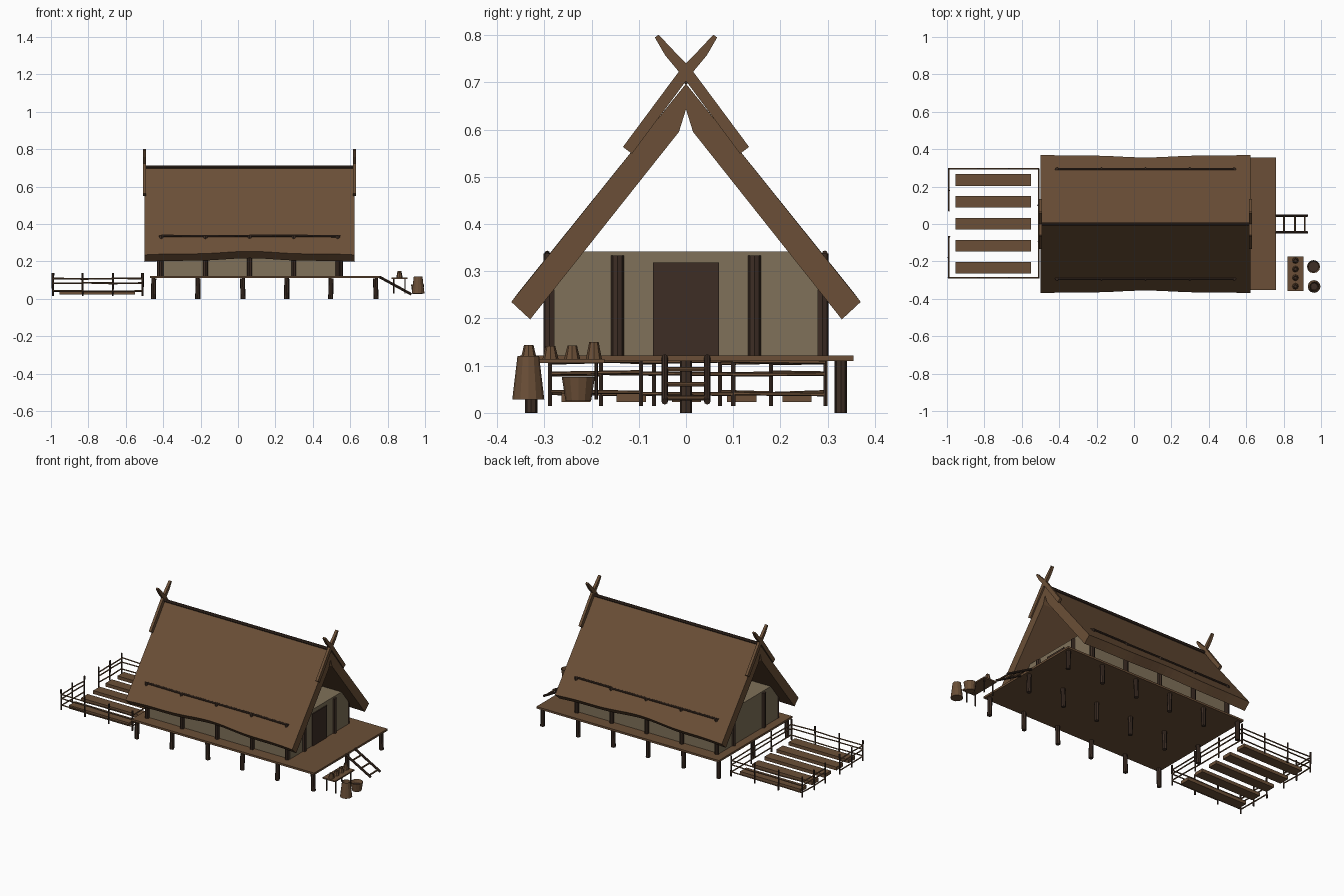
import bpy, bmesh, math, random
from mathutils import Vector

random.seed(4)
cube = bpy.data.objects.get("Cube")
if cube:
    bpy.data.objects.remove(cube, do_unlink=True)


def material(name, rgb):
    m = bpy.data.materials.new(name)
    m.use_nodes = True
    m.diffuse_color = (*rgb, 1)
    m.node_tree.nodes["Principled BSDF"].inputs["Base Color"].default_value = (*rgb, 1)
    return m


BROWN = material("warm brown", (0.146, 0.078, 0.038))
DARK = material("dark timber", (0.047, 0.027, 0.018))
CLAY = material("clay wall", (0.215, 0.165, 0.1))


def finish(name, bm, mat):
    bmesh.ops.recalc_face_normals(bm, faces=bm.faces)
    me = bpy.data.meshes.new(name)
    bm.to_mesh(me)
    bm.free()
    me.materials.append(mat)
    ob = bpy.data.objects.new(name, me)
    bpy.context.collection.objects.link(ob)
    return ob


def box(name, x, y, z, mat):
    """Block from (min, max) pairs."""
    bm = bmesh.new()
    bmesh.ops.create_cube(bm, size=1)
    for v in bm.verts:
        v.co = [sum(r) / 2 + c * (r[1] - r[0]) for c, r in zip(v.co, (x, y, z))]
    return finish(name, bm, mat)


def pole(name, a, b, r, mat, r2=None, sides=8):
    """Tapered round bar between two points."""
    a, b = Vector(a), Vector(b)
    bm = bmesh.new()
    bmesh.ops.create_cone(bm, cap_ends=True, segments=sides, radius1=r,
                          radius2=r if r2 is None else r2, depth=(b - a).length)
    turn = (b - a).to_track_quat('Z', 'Y')
    for v in bm.verts:
        v.co = turn @ v.co + (a + b) / 2
    return finish(name, bm, mat)


def jitter(amount):
    return random.uniform(-amount, amount)


def tub(name, x, y, z0, z1, r0, r1, sides=12):
    """Staved vessel with a dark recessed top."""
    bm = bmesh.new()
    bmesh.ops.create_cone(bm, cap_ends=True, segments=sides, radius1=r0, radius2=r1, depth=z1 - z0)
    bmesh.ops.translate(bm, verts=bm.verts, vec=(x, y, (z0 + z1) / 2))
    bm.normal_update()
    top = max(bm.faces, key=lambda f: f.calc_center_median().z)
    bmesh.ops.inset_region(bm, faces=[top], thickness=r1 * 0.2)
    bmesh.ops.translate(bm, verts=top.verts, vec=(0, 0, -(z1 - z0) * 0.4))
    top.material_index = 1
    ob = finish(name, bm, BROWN)
    ob.data.materials.append(DARK)
    return ob


# Deck on stilts
box("deck", (-0.47, 0.76), (-0.352, 0.355), (0.11, 0.122), BROWN)
for i in range(6):
    x = -0.45 + i * 0.237
    for y in (-0.328, 0, 0.328):
        pole("stilt", (x + jitter(0.004), y, 0), (x, y, 0.11), 0.013, DARK)

# Walls and door
box("walls", (-0.42, 0.547), (-0.28, 0.28), (0.122, 0.342), CLAY)
box("door", (0.547, 0.552), (-0.07, 0.07), (0.122, 0.318), DARK)

# Wall posts and plates, just breaking through the roof
for side in (-1, 1):
    y = side * 0.289
    for i in range(5):
        x = -0.41 + i * 0.236
        pole("wall_post", (x, y, 0.122), (x, y, 0.338), 0.013, DARK)
        if i < 4:
            pole("wall_plate", (x, y + side * 0.005, 0.336 + jitter(0.002)),
                 (x + 0.236, y + side * 0.005, 0.336 + jitter(0.002)), 0.006, DARK)
    for x in (-0.42, 0.547):
        pole("gable_post", (x, side * 0.145, 0.122), (x, side * 0.145, 0.333), 0.014, DARK)

# Thatched roof: A-shaped section swept along x with a wavy eave
section = [(-0.37, 0.235), (0, 0.697), (0.37, 0.235), (0.33, 0.198),
           (0.015, 0.595), (0, 0.643), (-0.015, 0.595), (-0.33, 0.198)]
bm = bmesh.new()
rings = []
steps = 24
for i in range(steps + 1):
    x = -0.5 + 1.124 * i / steps
    sag = 0.008 * (1 - math.cos(i / steps * math.tau))
    sag += 0.003 * math.sin(i / steps * math.tau * 2.5)
    ring = []
    for y, z in section:
        lift = sag if z < 0.3 else 0
        ring.append(bm.verts.new((x, y - math.copysign(lift * 0.75, y) if lift else y, z + lift)))
    rings.append(ring)
n = len(section)
for a, b in zip(rings, rings[1:]):
    for k in range(n):
        bm.faces.new((a[k], a[(k + 1) % n], b[(k + 1) % n], b[k]))
for ring in (rings[0], rings[-1]):
    for q in ((0, 1, 5, 6, 7), (1, 2, 3, 4, 5)):
        bm.faces.new([ring[k] for k in q])
finish("thatched_roof", bm, BROWN)
pole("ridge_pole", (-0.505, 0, 0.705), (0.628, 0, 0.705), 0.009, DARK)

# Crossed gable boards with curved tips
path = [(-0.124, 0.556), (0.0, 0.723), (0.036, 0.763), (0.062, 0.798)]
widths = [0.012, 0.012, 0.01, 0.005]
for x in (-0.5, 0.624):
    for side in (-1, 1):
        bm = bmesh.new()
        rows = []
        for (y, z), w in zip(path, widths):
            dy, dz = 0.8 * w, -0.6 * w
            rows.append([bm.verts.new((x + sx * 0.008, side * (y + s * dy), z + s * dz))
                         for sx, s in ((-1, -1), (1, -1), (1, 1), (-1, 1))])
        for a, b in zip(rows, rows[1:]):
            for k in range(4):
                bm.faces.new((a[k], a[(k + 1) % 4], b[(k + 1) % 4], b[k]))
        bm.faces.new(rows[0])
        bm.faces.new(rows[-1])
        finish("gable_board", bm, BROWN)

# Ladder to the deck
for y in (-0.045, 0.045):
    pole("ladder_rail", (0.755, y, 0.118), (0.927, y, 0.024), 0.007, DARK)
for t in (0.27, 0.61, 0.92):
    x, z = 0.755 + 0.172 * t, 0.118 - 0.094 * t
    pole("ladder_rung", (x, -0.05, z), (x, 0.05, z), 0.005, BROWN)

# Garden beds
for i in range(5):
    y = -0.233 + i * 0.117
    box("garden_bed", (-0.955, -0.55), (y - 0.031, y + 0.031), (0.023, 0.043), BROWN)


# Garden fence, with a gap for the gate on the far side
def fence(points):
    for x, y in points:
        pole("fence_post", (x, y, 0.015), (x + jitter(0.003), y, 0.138), 0.005, DARK, sides=6)
    for a, b in zip(points, points[1:]):
        for z in (0.042, 0.084, 0.108):
            pole("fence_rail", (*a, z + jitter(0.003)), (*b, z + jitter(0.003)), 0.004, BROWN, sides=6)


xs = [-0.99 + 0.16 * i for i in range(4)]
for y in (-0.288, 0.295):
    fence([(x, y) for x in xs])
fence([(-0.51, y) for y in (-0.288, -0.095, 0.1, 0.295)])
fence([(-0.99, y) for y in (-0.288, -0.18, -0.068)])
fence([(-0.99, y) for y in (0.072, 0.18, 0.295)])

# Work table with cups
box("table_top", (0.82, 0.905), (-0.357, -0.173), (0.106, 0.114), BROWN)
for x in (0.832, 0.893):
    for y in (-0.335, -0.19):
        pole("table_leg", (x, y, 0.028), (x, y, 0.106), 0.004, DARK, sides=6)
for i, h in enumerate((0.03, 0.028, 0.029, 0.036)):
    tub("cup", 0.863, -0.333 + i * 0.046, 0.114, 0.114 + h, 0.017, 0.01, 8)

# Tubs on the ground
tub("tall_tub", 0.963, -0.334, 0.028, 0.12, 0.034, 0.023)
tub("low_tub", 0.96, -0.228, 0.025, 0.076, 0.027, 0.035)
